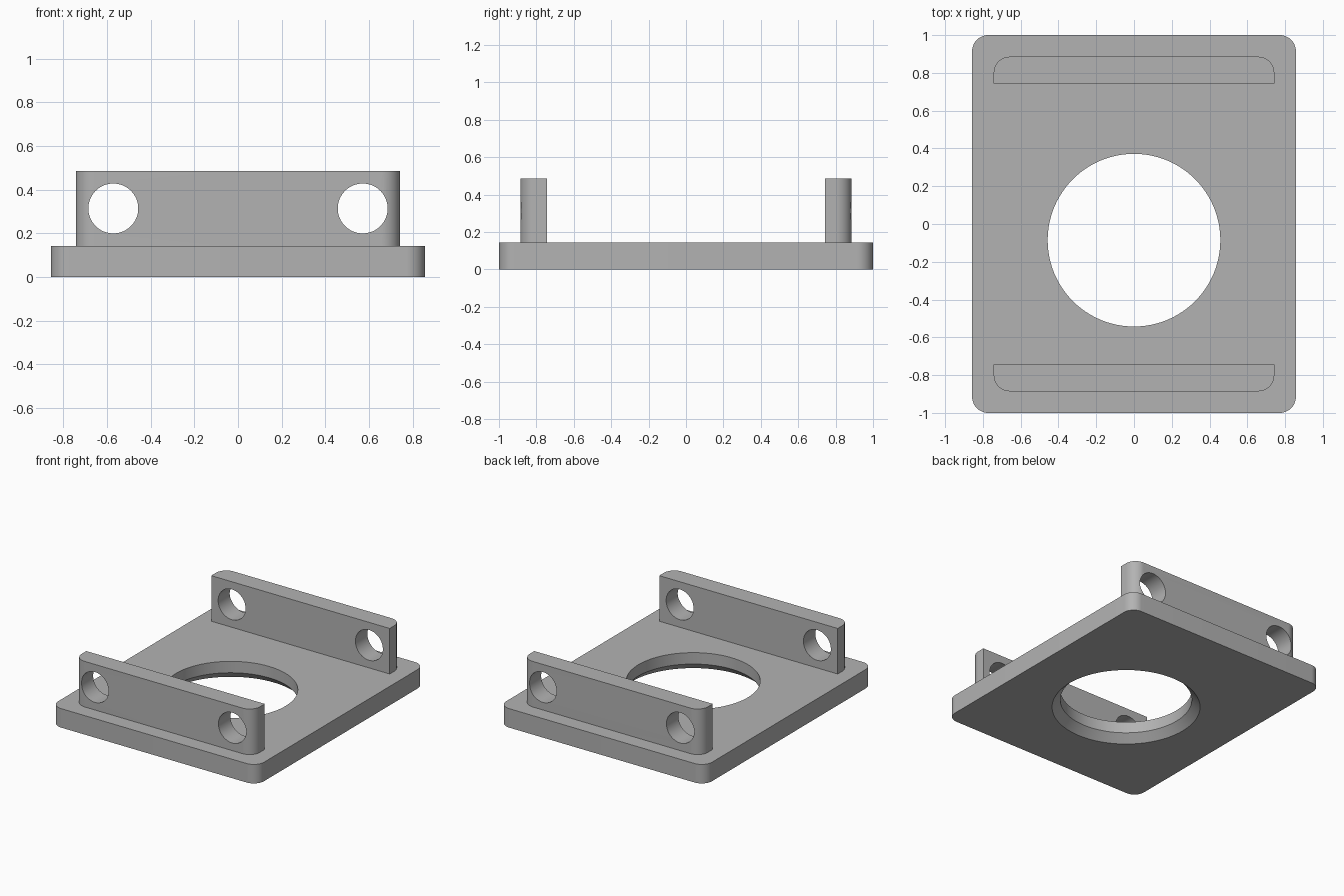
import bpy, bmesh, math

if "Cube" in bpy.data.objects:
    bpy.data.objects.remove(bpy.data.objects["Cube"])

U = 1 / 35  # one design step in scene units

grey = bpy.data.materials.new("plain grey")
grey.diffuse_color = (0.45, 0.45, 0.45, 1)
grey.use_nodes = True
grey.node_tree.nodes["Principled BSDF"].inputs["Base Color"].default_value = grey.diffuse_color


def arc(cx, cy, r, a0, a1, n=12):
    """Points along an arc, angles in degrees."""
    return [(cx + r * math.cos(math.radians(a0 + (a1 - a0) * i / n)),
             cy + r * math.sin(math.radians(a0 + (a1 - a0) * i / n))) for i in range(n + 1)]


def extrude(name, outline, z0, z1):
    """Solid made by extruding a flat outline upwards."""
    bm = bmesh.new()
    face = bm.faces.new([bm.verts.new((x * U, y * U, z0 * U)) for x, y in outline])
    top = bmesh.ops.extrude_face_region(bm, geom=[face])["geom"]
    bmesh.ops.translate(bm, vec=(0, 0, (z1 - z0) * U),
                        verts=[v for v in top if isinstance(v, bmesh.types.BMVert)])
    bmesh.ops.recalc_face_normals(bm, faces=bm.faces)
    mesh = bpy.data.meshes.new(name)
    bm.to_mesh(mesh)
    bm.free()
    mesh.materials.append(grey)
    obj = bpy.data.objects.new(name, mesh)
    bpy.context.collection.objects.link(obj)
    return obj


def cone(r1, r2, depth, location, rotation=(0, 0, 0), vertices=96):
    bpy.ops.mesh.primitive_cone_add(vertices=vertices, radius1=r1 * U, radius2=r2 * U, depth=depth * U,
                                    location=[c * U for c in location], rotation=rotation)
    cutter = bpy.context.object
    cutter.data.materials.append(grey)
    return cutter


def cut(obj, cutters):
    """Subtract each cutter, remove it, then shade the result."""
    for c in cutters:
        mod = obj.modifiers.new("hole", 'BOOLEAN')
        mod.operation, mod.solver, mod.object = 'DIFFERENCE', 'EXACT', c
        bpy.ops.object.select_all(action='DESELECT')
        bpy.context.view_layer.objects.active = obj
        obj.select_set(True)
        bpy.ops.object.modifier_apply(modifier=mod.name)
        bpy.data.objects.remove(c)
    bpy.ops.object.shade_smooth_by_angle(angle=math.radians(30))


# Base plate: rounded corners, offset round opening flared on the underside
plate = (arc(27, 32, 3, 0, 90) + arc(-27, 32, 3, 90, 180)
         + arc(-27, -32, 3, 180, 270) + arc(27, -32, 3, 270, 360))
base = extrude("base_plate", plate, 0, 5)
cut(base, [cone(16, 16, 12, (0, -3, 2.5)),
           cone(19, 16, 3, (0, -3, 0.5))])

# Upright walls: outer corners rounded, inner corners square, two bolt holes each
for name, side in (("front_wall", -1), ("back_wall", 1)):
    outline = [(-26, 26), (26, 26)] + arc(23, 28, 3, 0, 90) + arc(-23, 28, 3, 90, 180)
    wall = extrude(name, [(x, side * y) for x, y in outline], 5, 17)
    cut(wall, [cone(4, 4, 12, (x, side * 28.5, 11), (math.pi / 2, 0, 0), 64) for x in (-20, 20)])
